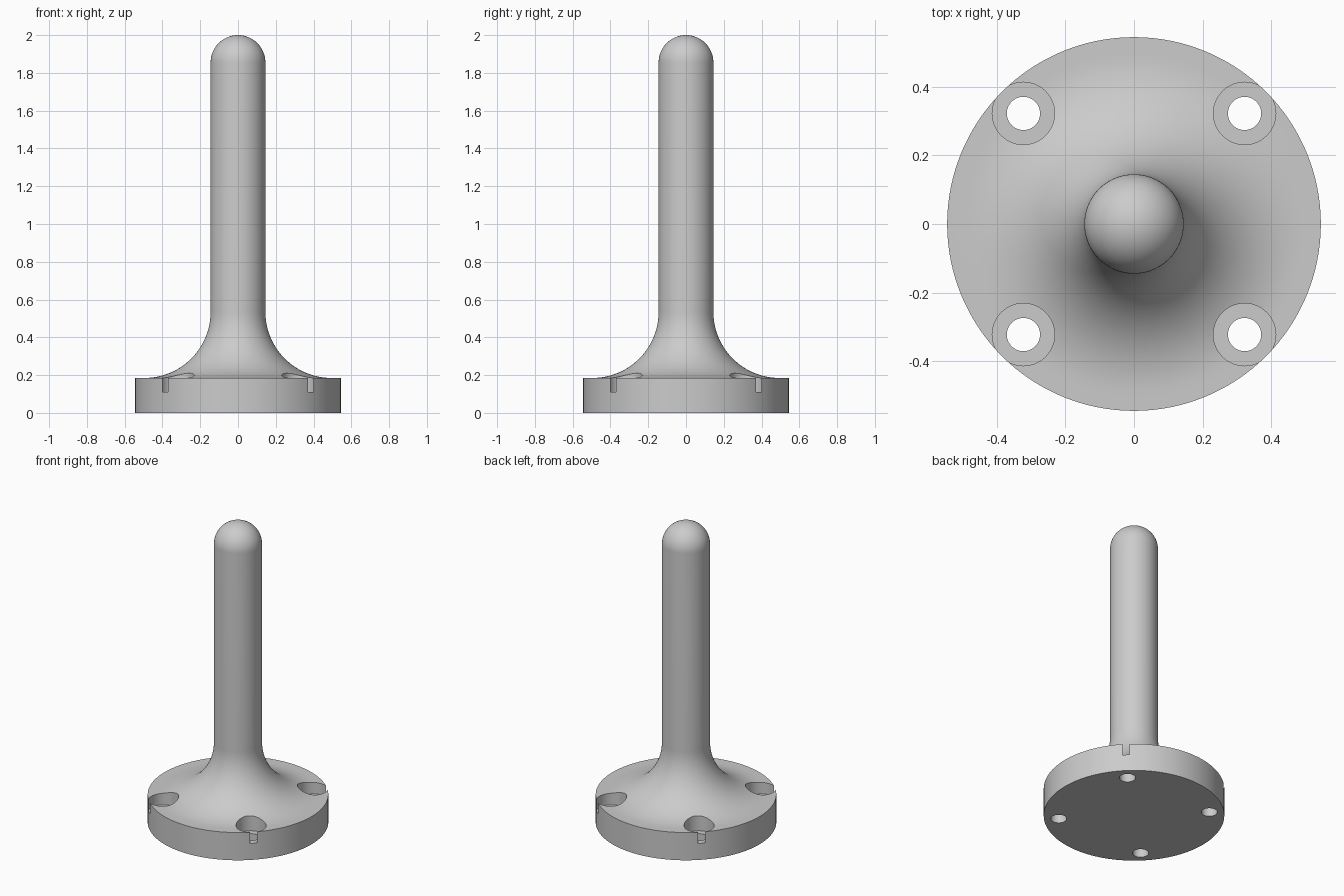
import bpy, bmesh
from math import sin, cos, pi, radians
from mathutils import Vector

cube = bpy.data.objects.get("Cube")
if cube:
    bpy.data.objects.remove(cube, do_unlink=True)

BASE_R, BASE_H = 0.545, 0.185
POST_R, TOP = 0.145, 2.0
FILLET = 0.35
HOLE_XY, HOLE_R = 0.3225, 0.0485
BORE_R, BORE_FLOOR = 0.091, 0.11

gray = bpy.data.materials.new("plain gray")
gray.use_nodes = True
gray.diffuse_color = (0.6, 0.6, 0.6, 1)
gray.node_tree.nodes["Principled BSDF"].inputs["Base Color"].default_value = (0.6, 0.6, 0.6, 1)


def lathe(name, profile, centre=(0, 0), steps=128):
    """Revolve a closed-at-axis (radius, z) profile around a vertical axis."""
    bm = bmesh.new()
    verts = [bm.verts.new((r, 0, z)) for r, z in profile]
    edges = [bm.edges.new(pair) for pair in zip(verts, verts[1:])]
    bmesh.ops.spin(bm, geom=verts + edges, cent=(0, 0, 0), axis=(0, 0, 1),
                   angle=2 * pi, steps=steps)
    bmesh.ops.remove_doubles(bm, verts=bm.verts, dist=1e-5)
    bmesh.ops.recalc_face_normals(bm, faces=bm.faces)
    bmesh.ops.translate(bm, verts=bm.verts, vec=Vector((*centre, 0)))
    mesh = bpy.data.meshes.new(name)
    bm.to_mesh(mesh)
    bm.free()
    mesh.materials.append(gray)
    obj = bpy.data.objects.new(name, mesh)
    bpy.context.collection.objects.link(obj)
    return obj


# Flange, concave flare, post and domed tip as one turned profile
profile = [(0, 0), (BASE_R, 0), (BASE_R, BASE_H)]
for i in range(25):
    a = pi / 2 * i / 24
    profile.append((POST_R + FILLET * (1 - sin(a)), BASE_H + FILLET * (1 - cos(a))))
for i in range(17):
    a = pi / 2 * i / 16
    profile.append((POST_R * cos(a) if i < 16 else 0, TOP - POST_R + POST_R * sin(a)))
body = lathe("flanged_post", profile)

# Stepped cutters: through hole below, wide counterbore above
cutter_profile = [(0, -0.1), (HOLE_R, -0.1), (HOLE_R, BORE_FLOOR),
                  (BORE_R, BORE_FLOOR), (BORE_R, 0.6), (0, 0.6)]
cutters = []
for sx in (-1, 1):
    for sy in (-1, 1):
        cutter = lathe("bolt_hole_cutter", cutter_profile, (sx * HOLE_XY, sy * HOLE_XY), 64)
        cutter.hide_render = True
        cutters.append(cutter)
        mod = body.modifiers.new("bolt_hole", 'BOOLEAN')
        mod.operation = 'DIFFERENCE'
        mod.solver = 'EXACT'
        mod.object = cutter

# Apply the cuts, then drop the cutters
bpy.ops.object.select_all(action='DESELECT')
body.select_set(True)
bpy.context.view_layer.objects.active = body
for mod in list(body.modifiers):
    bpy.ops.object.modifier_apply(modifier=mod.name)
for cutter in cutters:
    bpy.data.objects.remove(cutter, do_unlink=True)

bpy.ops.object.shade_smooth_by_angle(angle=radians(30))
